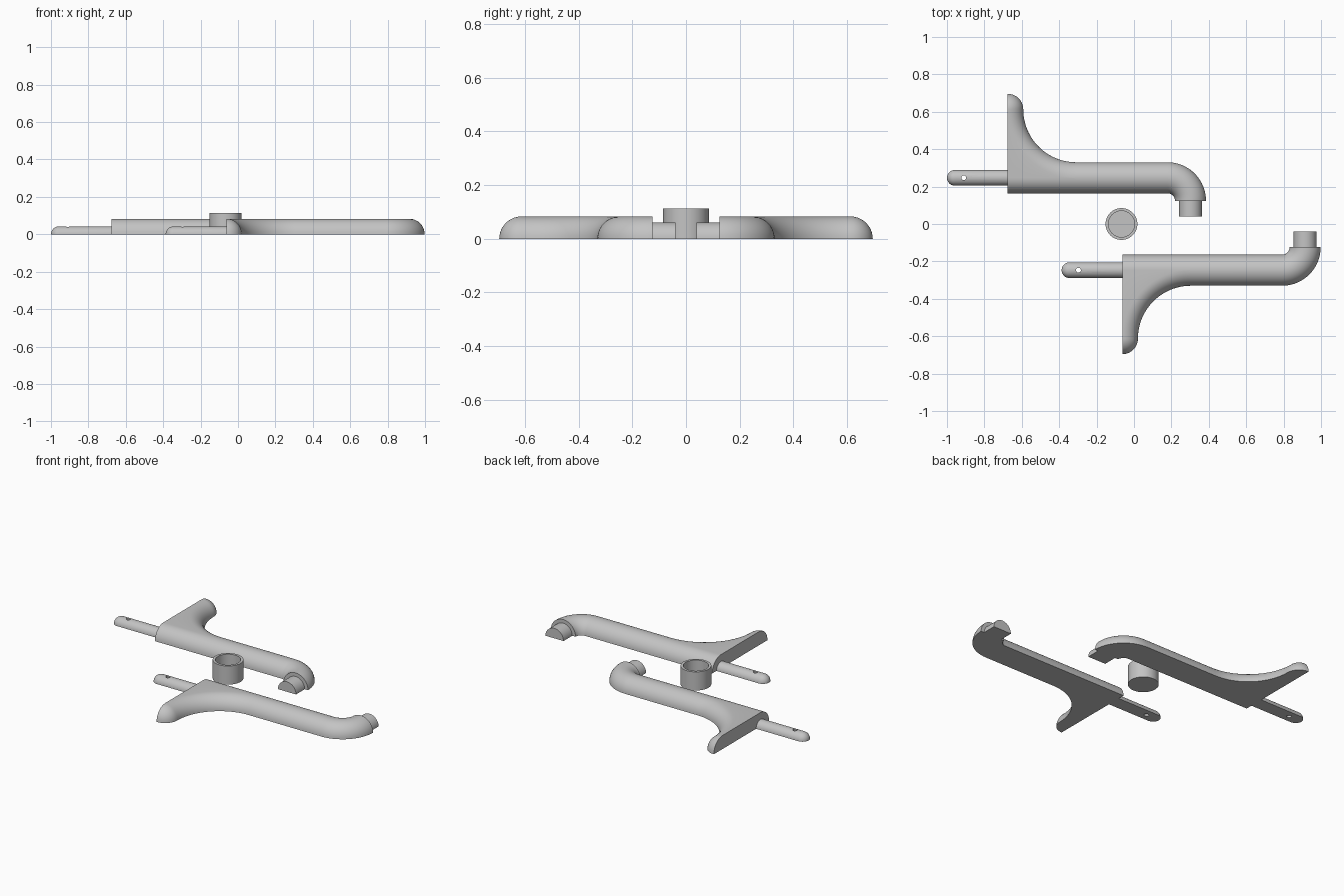
import bpy, bmesh, math
from mathutils import Vector

cube = bpy.data.objects.get("Cube")
if cube:
    bpy.data.objects.remove(cube)

GREY = (0.55, 0.55, 0.55, 1)
mat = bpy.data.materials.new("light grey plastic")
mat.use_nodes = True
mat.diffuse_color = GREY
mat.node_tree.nodes["Principled BSDF"].inputs["Base Color"].default_value = GREY

R = 0.083          # body rounding radius
AXIS = 0.247       # y of the arm axis
BACK = -0.675      # x of the flat back face
SHIFT = 0.613      # x offset of the mirrored half


def finish(name, bm, smooth=True):
    bmesh.ops.remove_doubles(bm, verts=bm.verts, dist=1e-5)
    bmesh.ops.dissolve_degenerate(bm, edges=bm.edges, dist=1e-6)
    bmesh.ops.recalc_face_normals(bm, faces=bm.faces)
    mesh = bpy.data.meshes.new(name)
    bm.to_mesh(mesh)
    bm.free()
    mesh.materials.append(mat)
    ob = bpy.data.objects.new(name, mesh)
    bpy.context.collection.objects.link(ob)
    if smooth:
        bpy.ops.object.select_all(action="DESELECT")
        ob.select_set(True)
        bpy.context.view_layer.objects.active = ob
        bpy.ops.object.shade_smooth_by_angle(angle=math.radians(35))
    return ob


def loft(loops):
    """Skin closed loops and cap both ends."""
    bm = bmesh.new()
    rings = [[bm.verts.new(p) for p in loop] for loop in loops]
    n = len(rings[0])
    for a, b in zip(rings, rings[1:]):
        for i in range(n):
            j = (i + 1) % n
            bm.faces.new((a[i], a[j], b[j], b[i]))
    bm.faces.new(rings[0])
    bm.faces.new(rings[-1])
    return bm


def arch(s, n, p, m, r, steps=10):
    """Quarter round up to s, flat across to p, quarter round down."""
    pts = []
    for base, side, order in ((s, n, 1), (p, m, -1)):
        quarter = []
        for i in range(steps + 1):
            a = math.pi / 2 * i / steps
            quarter.append(base + side * r * math.cos(a) + Vector((0, 0, r * math.sin(a))))
        pts += quarter[::order]
    return pts


def turn(start, end, steps):
    for i in range(steps + 1):
        a = math.radians(start + (end - start) * i / steps)
        yield Vector((math.cos(a), math.sin(a), 0))


def body_loops():
    down = Vector((0, -1, 0))
    loops = []
    # rounded tip of the flange
    tip = Vector((BACK, 0.613, 0))
    for n in turn(90, 0, 10):
        loops.append(arch(tip, n, Vector((BACK, AXIS, 0)), down, R))
    # concave sweep into the arm
    big = 0.613 - AXIS
    centre = Vector((BACK + big, 0.613, 0))
    for d in turn(180, 270, 28):
        s = centre + d * big
        loops.append(arch(s, -d, Vector((s.x, AXIS, 0)), down, R))
    # elbow at the end of the arm
    bend = AXIS - 0.124
    centre = Vector((0.302 - bend, 0.124, 0))
    for d in turn(90, 0, 20):
        s = centre + d * bend
        loops.append(arch(s, d, s, -d, R))
    return loops


def pin_loops():
    side = Vector((0, 1, 0))
    r = 0.042
    loops = []
    for i in range(9):
        a = math.pi / 2 * i / 8
        c = Vector((-1 + r - r * math.cos(a), AXIS, 0))
        loops.append(arch(c, side, c, -side, max(r * math.sin(a), 0.0005)))
    c = Vector((BACK + 0.01, AXIS, 0))
    loops.append(arch(c, side, c, -side, r))
    return loops


def spigot_loops():
    side = Vector((1, 0, 0))
    ends = [Vector((0.302, y, 0)) for y in (0.134, 0.04)]
    return [arch(c, side, c, -side, 0.061) for c in ends]


def place(loops, mirrored):
    if not mirrored:
        return loops
    return [[Vector((p.x + SHIFT, -p.y, p.z)) for p in loop] for loop in loops]


for label, mirrored in (("back", False), ("front", True)):
    finish(label + "_arm", loft(place(body_loops(), mirrored)))
    finish(label + "_spigot", loft(place(spigot_loops(), mirrored)))
    pin = finish(label + "_pin", loft(place(pin_loops(), mirrored)))

    # small hole through the pin
    hole = [[Vector((-0.91, AXIS, z)) + d * 0.013 for d in turn(0, 345, 23)]
            for z in (-0.05, 0.1)]
    cutter = finish(label + "_hole_cutter", loft(place(hole, mirrored)), False)
    cutter.hide_render = True
    cutter.hide_set(True)
    cutter.display_type = "WIRE"
    mod = pin.modifiers.new("hole", "BOOLEAN")
    mod.operation = "DIFFERENCE"
    mod.solver = "EXACT"
    mod.object = cutter
    pin.modifiers.move(len(pin.modifiers) - 1, 0)

# joining cup: a turned profile with a closed base
profile = ((0, 0), (0.085, 0), (0.085, 0.113), (0.07, 0.113), (0.07, 0.015), (0, 0.015))
bm = bmesh.new()
verts = [bm.verts.new((r, 0, z)) for r, z in profile]
edges = [bm.edges.new(pair) for pair in zip(verts, verts[1:])]
bmesh.ops.spin(bm, geom=verts + edges, cent=(0, 0, 0), axis=(0, 0, 1),
               angle=math.tau, steps=48)
bmesh.ops.translate(bm, verts=bm.verts, vec=(-0.067, 0, 0))
finish("joining_cup", bm)
